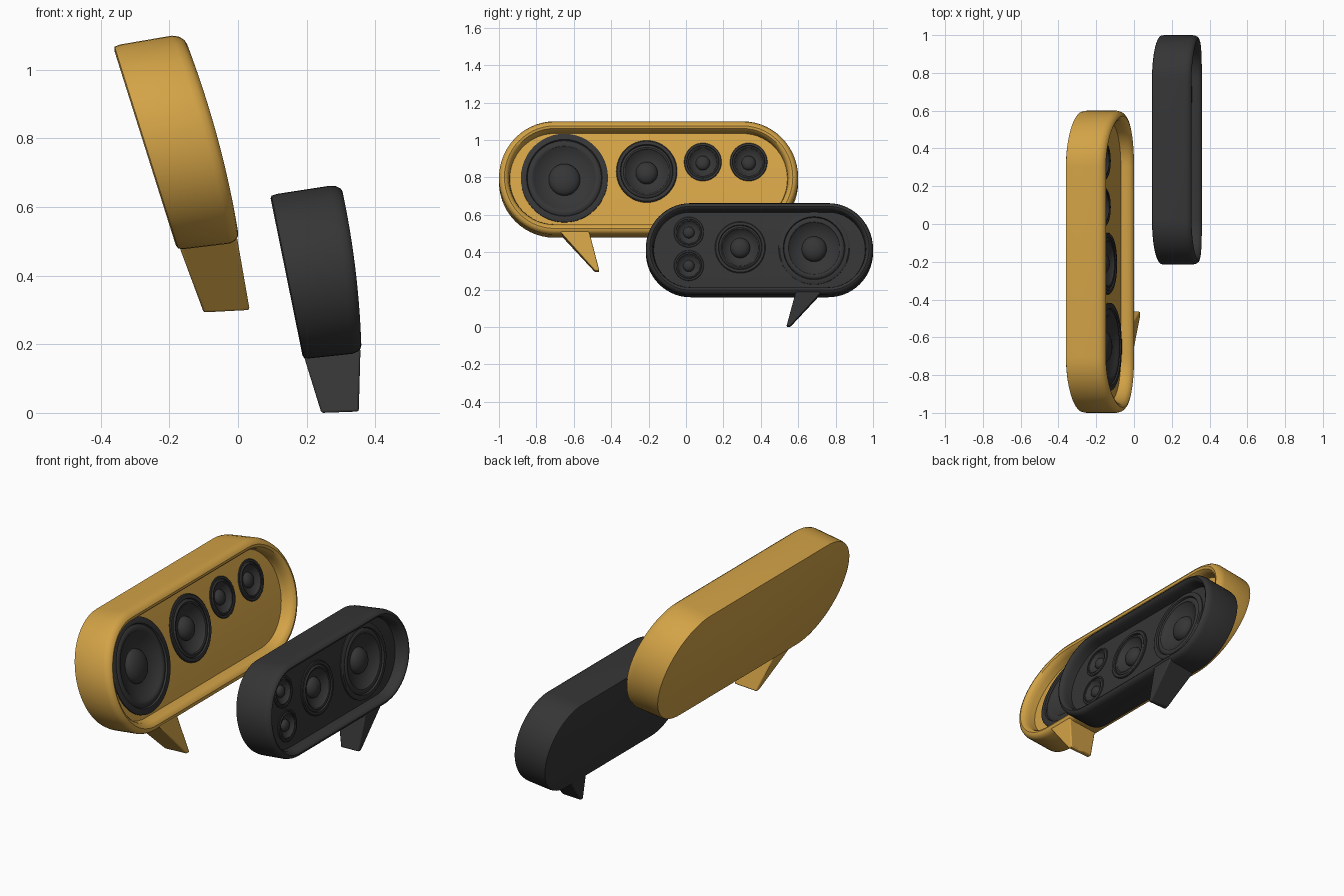
import bpy, bmesh, math
from mathutils import Vector

if "Cube" in bpy.data.objects:
    bpy.data.objects.remove(bpy.data.objects["Cube"])


def material(name, rgb):
    m = bpy.data.materials.new(name)
    m.diffuse_color = (*rgb, 1)
    m.use_nodes = True
    m.node_tree.nodes["Principled BSDF"].inputs["Base Color"].default_value = m.diffuse_color
    return m


GOLD = material("golden_yellow", (0.65, 0.365, 0.062))
BLACK = material("charcoal_black", (0.036, 0.036, 0.037))
FLOOR = 0.66   # depth fraction of the recessed panel
N = 28         # segments on each rounded end


def make_object(name, bm, mat):
    bmesh.ops.recalc_face_normals(bm, faces=bm.faces)
    me = bpy.data.meshes.new(name)
    bm.to_mesh(me)
    bm.free()
    me.materials.append(mat)
    ob = bpy.data.objects.new(name, me)
    bpy.context.collection.objects.link(ob)
    return ob


def activate(ob):
    bpy.ops.object.select_all(action='DESELECT')
    ob.select_set(True)
    bpy.context.view_layer.objects.active = ob


def smooth(ob, angle=35):
    activate(ob)
    bpy.ops.object.shade_smooth_by_angle(angle=math.radians(angle))


class Shell:
    """Tilted, slightly bowed space: y along, z up, t from back (0) to front (1)."""

    def __init__(self, back, front, bulge):
        (self.b0, self.z0), (self.b1, self.z1) = back
        (self.f0, self.fz0), (self.f1, self.fz1) = front
        self.bulge = bulge
        a = math.atan2(self.f0 - self.f1, self.fz1 - self.fz0)
        self.normal = Vector((math.cos(a), 0, math.sin(a)))

    def at(self, y, z, t, h=0):
        s = (z - self.z0) / (self.z1 - self.z0)
        back = self.b0 + (self.b1 - self.b0) * s
        front = self.f0 + (self.f1 - self.f0) * s + self.bulge * 4 * s * (1 - s)
        lift = (self.fz0 - self.z0) * (1 - s) + (self.fz1 - self.z1) * s
        return Vector((back + (front - back) * t, y, z + lift * t)) + self.normal * h


def cabinet(name, sh, y0, y1, inset, mat):
    """Pill-shaped box with rounded rim and recessed panel."""
    bm = bmesh.new()
    zc, rad = (sh.z0 + sh.z1) / 2, (sh.z1 - sh.z0) / 2
    section = [(0.25, 0), (0.06, 0.02), (0, 0.1), (0, 0.84), (0.1, 0.93), (0.3, 0.985),
               (0.5, 1), (0.72, 0.97), (0.88, 0.9), (0.95, 0.8), (1, FLOOR)]
    rings = []
    for d, t in section:
        r = rad - d * inset
        ring = []
        for side, yc in ((-1, y0 + rad), (1, y1 - rad)):
            arc = []
            for i in range(N + 1):
                a = -math.pi / 2 + math.pi * i / N
                arc.append(bm.verts.new(sh.at(yc + side * r * math.cos(a), zc + r * math.sin(a), t)))
            ring += arc if side < 0 else arc[::-1]
        rings.append(ring)
    m = 2 * (N + 1)
    for a, b in zip(rings, rings[1:]):
        for i in range(m):
            j = (i + 1) % m
            bm.faces.new((a[i], a[j], b[j], b[i]))
    # back and recessed panel as horizontal strips
    for ring in (rings[0], rings[-1]):
        for i in range(N):
            bm.faces.new((ring[i], ring[i + 1], ring[m - 2 - i], ring[m - 1 - i]))
    return make_object(name, bm, mat)


def lathe(bm, sh, y, z, profile, seg=48, cap=False):
    """Revolve (radius, height) pairs about a point on the recessed panel."""
    z -= FLOOR * (sh.fz0 - sh.z0 + sh.fz1 - sh.z1) / 2
    rings = []
    for r, h in profile:
        rings.append([bm.verts.new(sh.at(y + r * math.cos(2 * math.pi * i / seg),
                                         z + r * math.sin(2 * math.pi * i / seg), FLOOR, h))
                      for i in range(seg)])
    for a, b in zip(rings, rings[1:]):
        for i in range(seg):
            j = (i + 1) % seg
            bm.faces.new((a[i], a[j], b[j], b[i]))
    for ring in ((rings[0], rings[-1]) if cap else (rings[-1],)):
        c = bm.verts.new(sum((v.co for v in ring), Vector()) / seg)
        for i in range(seg):
            bm.faces.new((ring[i], ring[(i + 1) % seg], c))


def speaker_profile(r, dome):
    """Frame ring, rounded surround, sunken cone and domed cap."""
    k = min(1.0, r / 0.16)
    pts = [(1, -0.012), (1, 0.006), (0.97, 0.01), (0.87, 0.01), (0.85, 0.001),
           (0.81, 0.007), (0.77, 0.009), (0.72, 0.006), (0.69, -0.002), (dome + 0.03, -0.030)]
    out = [(f * r, h * k) for f, h in pts]
    for i in range(7):
        a = math.radians(13 * i)
        out.append((dome * r * math.cos(a), (-0.030 + 0.042 * math.sin(a)) * k))
    return out


def fit_speakers(prefix, body, sh, specs):
    cut = bmesh.new()
    for i, (y, z, r, dome) in enumerate(specs):
        k = min(1.0, r / 0.16)
        lathe(cut, sh, y, z, [(r * 0.985, -0.034 * k), (r * 0.985, 0.02)], cap=True)
        bm = bmesh.new()
        lathe(bm, sh, y, z, speaker_profile(r, dome))
        smooth(make_object(f"{prefix}_speaker_{i + 1}", bm, BLACK))
    # sockets in the panel
    cutter = make_object(prefix + "_socket_cutter", cut, body.data.materials[0])
    cutter.hide_render = True
    mod = body.modifiers.new("sockets", 'BOOLEAN')
    mod.operation, mod.solver, mod.object = 'DIFFERENCE', 'EXACT', cutter
    activate(body)
    bpy.ops.object.modifier_apply(modifier=mod.name)
    bpy.data.objects.remove(cutter)
    smooth(body)


def tail(name, top, tip, mat):
    """Pointed foot; each corner is (x, y, z), ordered back pair then front pair."""
    bm = bmesh.new()
    a = [bm.verts.new(p) for p in top]
    b = [bm.verts.new(p) for p in tip]
    bm.faces.new(a)
    bm.faces.new(b[::-1])
    for i in range(4):
        j = (i + 1) % 4
        bm.faces.new((a[i], a[j], b[j], b[i]))
    ob = make_object(name, bm, mat)
    mod = ob.modifiers.new("soft_edges", 'BEVEL')
    mod.width, mod.segments = 0.006, 2
    smooth(ob)


# large golden speech-bubble cabinet
gold = Shell(((-0.177, 0.475), (-0.365, 1.07)), ((0.005, 0.497), (-0.16, 1.105)), 0.018)
body = cabinet("large_cabinet", gold, -1.0, 0.6, 0.058, GOLD)
fit_speakers("large", body, gold, [(-0.65, 0.795, 0.233, 0.36), (-0.21, 0.83, 0.163, 0.36),
                                   (0.09, 0.88, 0.1, 0.38), (0.335, 0.88, 0.1, 0.38)])
tail("large_tail",
     [(-0.175, -0.675, 0.495), (-0.175, -0.518, 0.495), (-0.003, -0.518, 0.512), (-0.003, -0.675, 0.512)],
     [(-0.10, -0.487, 0.293), (-0.10, -0.463, 0.293), (0.034, -0.463, 0.300), (0.034, -0.487, 0.300)], GOLD)

# small black speech-bubble cabinet
dark = Shell(((0.19, 0.157), (0.093, 0.635)), ((0.36, 0.175), (0.30, 0.667)), 0.012)
body = cabinet("small_cabinet", dark, -0.215, 1.0, 0.042, BLACK)
fit_speakers("small", body, dark, [(0.685, 0.42, 0.19, 0.35), (0.29, 0.425, 0.135, 0.39),
                                   (0.015, 0.505, 0.08, 0.38), (0.015, 0.33, 0.08, 0.38)])
tail("small_tail",
     [(0.188, 0.587, 0.178), (0.188, 0.725, 0.178), (0.357, 0.725, 0.188), (0.357, 0.587, 0.188)],
     [(0.243, 0.537, 0.0), (0.243, 0.558, 0.0), (0.352, 0.558, 0.004), (0.352, 0.537, 0.004)], BLACK)
